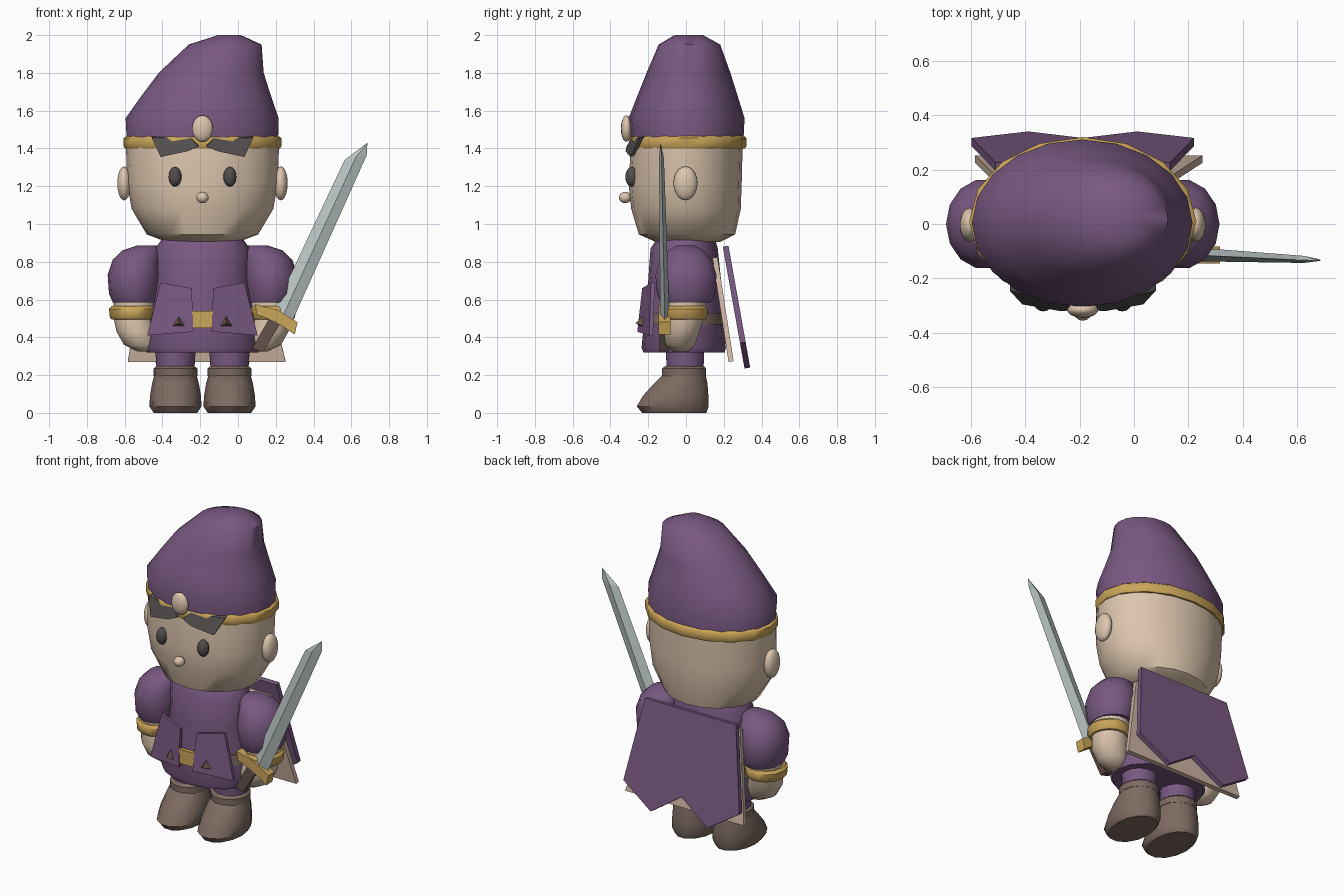
import bpy, bmesh, math
from mathutils import Vector

CX = -0.188  # body centre line


def material(name, rgb):
    m = bpy.data.materials.new(name)
    m.diffuse_color = (*rgb, 1)
    return m


PURPLE = material("purple cloth", (0.19, 0.098, 0.22))
SKIN = material("skin", (0.72, 0.56, 0.42))
GOLD = material("gold", (0.60, 0.38, 0.10))
BROWN = material("brown leather", (0.205, 0.145, 0.12))
GRIP = material("dark leather", (0.13, 0.085, 0.07))
DARK = material("dark grey", (0.085, 0.075, 0.075))
STEEL = material("steel", (0.50, 0.56, 0.56))
LINING = material("cape lining", (0.62, 0.46, 0.36))


def finish(name, bm, mat, angle=40):
    bmesh.ops.recalc_face_normals(bm, faces=bm.faces)
    me = bpy.data.meshes.new(name)
    bm.to_mesh(me)
    bm.free()
    me.materials.append(mat)
    if angle:
        for p in me.polygons:
            p.use_smooth = True
        me.set_sharp_from_angle(angle=math.radians(angle))
    ob = bpy.data.objects.new(name, me)
    bpy.context.collection.objects.link(ob)
    return ob


def loft(name, rings, mat, n=16, angle=45):
    """Stack of ellipses: (z, centre x, centre y, radius x, radius y)."""
    bm = bmesh.new()
    loops = []
    for z, cx, cy, rx, ry in rings:
        loops.append([bm.verts.new((cx + rx * math.cos(2 * math.pi * i / n),
                                    cy + ry * math.sin(2 * math.pi * i / n), z))
                      for i in range(n)])
    for a, b in zip(loops, loops[1:]):
        for i in range(n):
            j = (i + 1) % n
            bm.faces.new((a[i], a[j], b[j], b[i]))
    bm.faces.new(loops[0])
    bm.faces.new(loops[-1])
    return finish(name, bm, mat, angle)


def ball(name, loc, radii, mat):
    bm = bmesh.new()
    bmesh.ops.create_uvsphere(bm, u_segments=14, v_segments=10, radius=1)
    for v in bm.verts:
        v.co = Vector([l + c * r for l, c, r in zip(loc, v.co, radii)])
    return finish(name, bm, mat, 60)


def plate(name, pts, offset, mat):
    """Flat polygon thickened along an offset vector."""
    bm = bmesh.new()
    a = [bm.verts.new(p) for p in pts]
    b = [bm.verts.new(Vector(p) + Vector(offset)) for p in pts]
    bm.faces.new(a)
    bm.faces.new(b)
    for i in range(len(a)):
        j = (i + 1) % len(a)
        bm.faces.new((a[i], a[j], b[j], b[i]))
    return finish(name, bm, mat, 0)


# Head and neck
loft("head", [(0.905, CX, 0.01, 0.19, 0.17), (0.945, CX, 0.005, 0.295, 0.255),
              (1.08, CX, 0, 0.375, 0.29), (1.22, CX, -0.005, 0.40, 0.30),
              (1.42, CX, 0.005, 0.405, 0.295)], SKIN, 20)
loft("neck", [(0.85, CX, 0.0, 0.12, 0.12), (0.925, CX, 0.0, 0.12, 0.12)], SKIN)

# Tall hat leaning to one side, with its gold band
loft("hat", [(1.42, CX, 0.008, 0.40, 0.295), (1.56, -0.19, 0.003, 0.405, 0.307),
             (1.68, -0.168, 0.008, 0.342, 0.265), (1.80, -0.142, 0.013, 0.278, 0.222),
             (1.95, -0.068, 0.018, 0.193, 0.163), (2.0, -0.045, 0.015, 0.06, 0.075)],
     PURPLE, 20, 60)
loft("hat_band", [(1.40, CX, 0.01, 0.41, 0.303), (1.41, CX, 0.01, 0.417, 0.309),
                  (1.455, CX, 0.01, 0.417, 0.309), (1.468, CX, 0.01, 0.40, 0.295)],
     GOLD, 16, 50)
ball("hat_jewel", (CX, -0.315, 1.505), (0.057, 0.03, 0.07), SKIN)
ball("nose", (CX, -0.322, 1.14), (0.033, 0.033, 0.03), SKIN)

# Tunic, belt and buckle
loft("tunic", [(0.32, CX, -0.01, 0.295, 0.215), (0.345, CX, -0.012, 0.31, 0.223),
               (0.52, CX, -0.012, 0.275, 0.207), (0.70, CX, -0.007, 0.252, 0.193),
               (0.87, CX, -0.01, 0.25, 0.178), (0.92, CX, 0.0, 0.215, 0.155)], PURPLE)
loft("belt", [(0.465, CX, -0.012, 0.293, 0.218), (0.53, CX, -0.012, 0.282, 0.214)], BROWN)
plate("buckle", [(CX - 0.055, -0.222, 0.45), (CX + 0.055, -0.222, 0.45),
                 (CX + 0.055, -0.222, 0.54), (CX - 0.055, -0.222, 0.54)],
      (0, -0.025, 0), GOLD)

# Everything paired left and right
for s, side in ((-1, "left"), (1, "right")):
    def X(d):
        return CX + s * d

    ball(side + "_ear", (X(0.415), -0.003, 1.215), (0.037, 0.064, 0.09), SKIN)
    ball(side + "_eye", (X(0.145), -0.287, 1.25), (0.035, 0.034, 0.052), DARK)
    plate(side + "_brow", [(X(0.268), -0.245, 1.455), (X(0.222), -0.295, 1.355),
                           (X(0.08), -0.32, 1.385), (X(0.022), -0.315, 1.41),
                           (X(0.06), -0.29, 1.455)], (0, 0.022, 0.008), DARK)

    loft(side + "_sleeve", [(0.585, X(0.36), 0, 0.115, 0.135), (0.63, X(0.365), 0, 0.13, 0.158),
                            (0.73, X(0.36), 0, 0.142, 0.166), (0.81, X(0.35), 0, 0.126, 0.14),
                            (0.86, X(0.325), 0, 0.10, 0.095), (0.885, X(0.30), 0, 0.05, 0.05)],
         PURPLE, 14, 60)
    loft(side + "_hand", [(0.325, X(0.30), -0.03, 0.045, 0.04), (0.36, X(0.325), -0.03, 0.09, 0.08),
                          (0.43, X(0.35), -0.025, 0.105, 0.10), (0.50, X(0.365), -0.01, 0.105, 0.105),
                          (0.61, X(0.36), 0, 0.11, 0.115)], SKIN, 14, 60)
    loft(side + "_arm_band", [(0.495, X(0.37), -0.01, 0.11, 0.115), (0.505, X(0.37), -0.01, 0.12, 0.125),
                              (0.55, X(0.37), -0.01, 0.125, 0.128), (0.565, X(0.37), -0.01, 0.11, 0.115)],
         GOLD, 14)

    # Front tunic flap with a pyramid stud
    plate(side + "_flap", [(X(0.222), -0.165, 0.69), (X(0.057), -0.212, 0.66),
                           (X(0.048), -0.238, 0.43), (X(0.292), -0.175, 0.41)],
          (0, -0.02, 0), PURPLE)
    bm = bmesh.new()
    base = [bm.verts.new(p) for p in ((X(0.085), -0.235, 0.455), (X(0.165), -0.215, 0.455),
                                      (X(0.125), -0.22, 0.52))]
    tip = bm.verts.new((X(0.125), -0.268, 0.475))
    bm.faces.new(base)
    for i in range(3):
        bm.faces.new((base[i], base[(i + 1) % 3], tip))
    finish(side + "_stud", bm, GRIP, 0)

    # Leg and boot
    L = X(0.143)
    loft(side + "_leg", [(0.22, L, -0.005, 0.10, 0.10), (0.36, L, -0.005, 0.108, 0.105)], PURPLE, 14)
    loft(side + "_boot", [(0, L, -0.062, 0.115, 0.175), (0.035, L, -0.07, 0.138, 0.195),
                          (0.09, L, -0.055, 0.135, 0.178), (0.15, L, -0.03, 0.125, 0.148),
                          (0.20, L, -0.01, 0.112, 0.118)], BROWN, 14, 50)
    loft(side + "_boot_cuff", [(0.195, L, -0.01, 0.116, 0.12), (0.235, L, -0.01, 0.116, 0.12),
                               (0.248, L, -0.008, 0.10, 0.105)], BROWN, 14)

# Cape with a pointed hem, and the lining in front of it


def cape_y(z):
    return 0.195 + (0.88 - z) * 0.178


hem = [(-0.32, 0.88), (-0.408, 0.37), (-0.20, 0.235), (0, 0.37),
       (0.20, 0.235), (0.408, 0.37), (0.32, 0.88)]
plate("cape", [(CX + x, cape_y(z), z) for x, z in hem], (0, 0.03, 0.005), PURPLE)
plate("cape_lining", [(CX - 0.31, 0.14, 0.82), (CX - 0.395, 0.225, 0.27),
                      (CX + 0.44, 0.225, 0.27), (CX + 0.31, 0.14, 0.82)],
      (0, 0.027, 0.004), LINING)

# Sword blade: diamond section from guard to shoulders, closing at the tip
bm = bmesh.new()
rows = []
for (lx, lz), (rx, rz), y, t in (((0.185, 0.535), (0.285, 0.48), -0.112, 0.025),
                                 ((0.565, 1.34), (0.682, 1.365), -0.13, 0.013)):
    mx, mz = (lx + rx) / 2, (lz + rz) / 2
    rows.append([bm.verts.new(p) for p in ((lx, y, lz), (mx, y - t, mz),
                                           (rx, y, rz), (mx, y + t, mz))])
point = bm.verts.new((0.685, -0.135, 1.43))
bm.faces.new(rows[0])
for i in range(4):
    j = (i + 1) % 4
    bm.faces.new((rows[0][i], rows[0][j], rows[1][j], rows[1][i]))
    bm.faces.new((rows[1][i], rows[1][j], point))
finish("sword_blade", bm, STEEL, 0)

# Sword guard and grip
plate("sword_guard", [(0.09, -0.145, 0.575), (0.10, -0.145, 0.52), (0.195, -0.145, 0.485),
                      (0.30, -0.145, 0.415), (0.315, -0.145, 0.48), (0.21, -0.145, 0.545)],
      (0, 0.062, 0), GOLD)
plate("sword_grip", [(0.165, -0.14, 0.50), (0.225, -0.14, 0.475), (0.135, -0.14, 0.325),
                     (0.075, -0.14, 0.34)], (0, 0.05, 0), GRIP)
